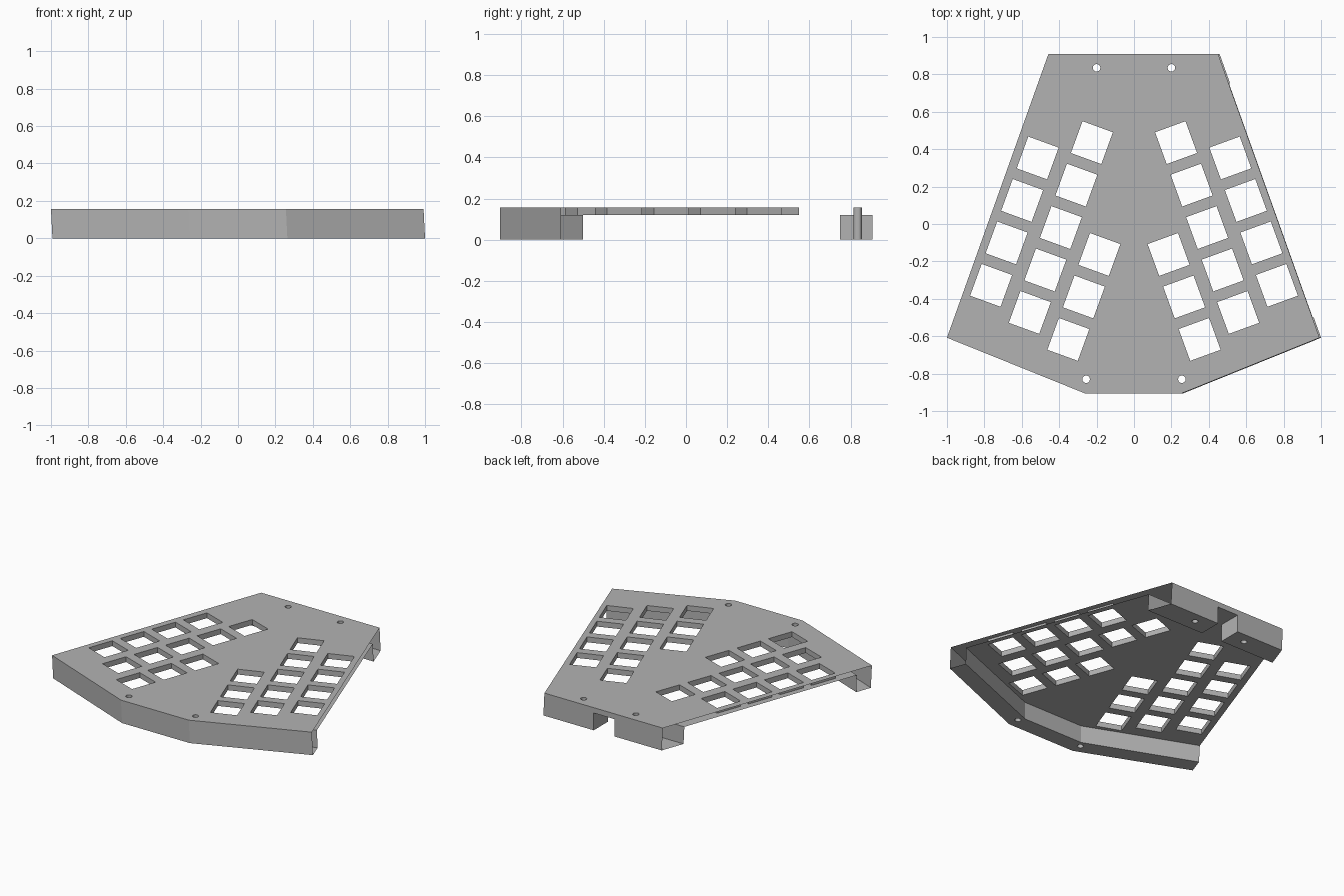
import bpy, bmesh, math
from mathutils import Matrix, Vector

cube = bpy.data.objects.get("Cube")
if cube:
    bpy.data.objects.remove(cube, do_unlink=True)

TOP, UNDER = 0.157, 0.12
LEAN = 0.008

grey = bpy.data.materials.new("plain_grey")
colour = (0.45, 0.45, 0.45, 1)
grey.diffuse_color = colour
grey.use_nodes = True
grey.node_tree.nodes["Principled BSDF"].inputs["Base Color"].default_value = colour


def prism(bm, outline, z0, z1):
    """Extrude a counter-clockwise outline from z0 to z1."""
    face = bm.faces.new([bm.verts.new((x, y, z0)) for x, y in outline])
    ext = bmesh.ops.extrude_face_region(bm, geom=[face], use_keep_orig=True)
    top = [g for g in ext["geom"] if isinstance(g, bmesh.types.BMVert)]
    bmesh.ops.translate(bm, verts=top, vec=(0, 0, z1 - z0))
    bmesh.ops.recalc_face_normals(bm, faces=bm.faces)


def make(name, prisms):
    bm = bmesh.new()
    for p in prisms:
        prism(bm, *p)
    mesh = bpy.data.meshes.new(name)
    bm.to_mesh(mesh)
    bm.free()
    ob = bpy.data.objects.new(name, mesh)
    bpy.context.collection.objects.link(ob)
    return ob


def mirrored(half):
    """Complete a right-hand outline with its mirror image."""
    return half + [(-x, y) for x, y in reversed(half)]


def rectangle(cx, cy, w, d, angle):
    rot = Matrix.Rotation(angle, 2)
    corners = [(-1, -1), (1, -1), (1, 1), (-1, 1)]
    pts = [rot @ Vector((sx * w / 2, sy * d / 2)) for sx, sy in corners]
    return [(cx + p.x, cy + p.y) for p in pts]


def circle(cx, cy, r, n=24):
    turn = math.tau / n
    return [(cx + r * math.cos(i * turn), cy + r * math.sin(i * turn)) for i in range(n)]


# Body block, leaning very slightly sideways
body = make("keyboard_case", [(mirrored([(0.26, -0.905), (0.996, -0.608), (0.454, 0.908)]), 0, TOP)])
for v in body.data.vertices:
    v.co.x += LEAN * (0.5 - v.co.z / TOP)

# Underside cavity leaving a front rail and a back rail, and the back port gap
cavity = make("cavity_cutter", [(mirrored([(0.23, -0.79), (1.2, -0.405), (1.2, 0.75)]), -0.1, UNDER)])
gap = make("port_cutter", [(rectangle(-0.008, 0.85, 0.16, 0.3, 0), -0.1, UNDER)])

# Key openings: three slanted columns per hand, given by first centre and count
cuts = []
for x0, y0, count in [(0.185, -0.163, 3), (0.225, 0.435, 5), (0.515, 0.353, 4)]:
    for i in range(count):
        x, y = x0 + 0.083 * i, y0 - 0.227 * i
        for side in (1, -1):
            cuts.append((rectangle(side * x, y, 0.173, 0.181, side * math.radians(20)), -0.1, 0.3))

# Screw holes
for x, y in [(0.2, 0.835), (0.256, -0.83)]:
    for side in (1, -1):
        cuts.append((circle(side * x, y, 0.02), -0.1, 0.3))
holes = make("hole_cutter", cuts)

cutters = [cavity, gap, holes]
for c in cutters:
    c.hide_render = True
    mod = body.modifiers.new(c.name, "BOOLEAN")
    mod.operation = "DIFFERENCE"
    mod.solver = "EXACT"
    mod.object = c

# Bake the cuts, then remove the cutters
deps = bpy.context.evaluated_depsgraph_get()
mesh = bpy.data.meshes.new_from_object(body.evaluated_get(deps))
body.modifiers.clear()
body.data = mesh
for c in cutters:
    bpy.data.objects.remove(c, do_unlink=True)

# Open the two slanted sides
bm = bmesh.new()
bm.from_mesh(mesh)
sides = []
for f in bm.faces:
    c = f.calc_center_median()
    if abs(f.normal.x) > 0.9 and abs(c.x) * 0.94 + c.y * 0.335 > 0.71:
        sides.append(f)
bmesh.ops.delete(bm, geom=sides, context="FACES")
bm.to_mesh(mesh)
bm.free()

mesh.materials.clear()
mesh.materials.append(grey)
